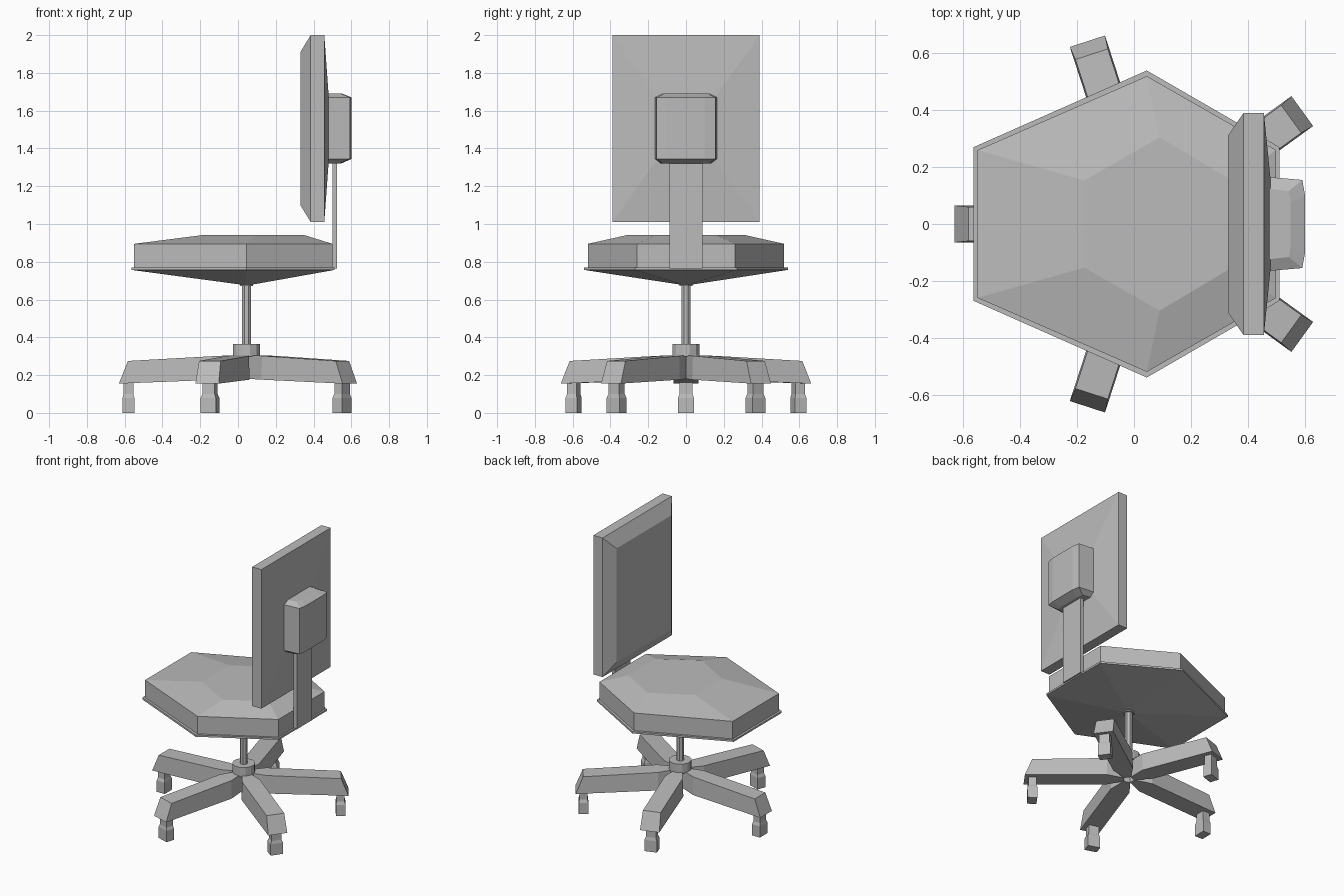
import bpy, bmesh
from math import cos, sin, pi, radians
from mathutils import Matrix

cube = bpy.data.objects.get("Cube")
if cube:
    bpy.data.objects.remove(cube, do_unlink=True)

grey = bpy.data.materials.new("plain grey")
grey.use_nodes = True
COLOUR = (0.5, 0.5, 0.5, 1)
grey.diffuse_color = COLOUR
grey.node_tree.nodes["Principled BSDF"].inputs["Base Color"].default_value = COLOUR

CX = 0.045  # the column axis in x


def loft(name, rings, matrix=None):
    """Skin equal-length point rings and cap both ends."""
    bm = bmesh.new()
    loops = [[bm.verts.new(p) for p in ring] for ring in rings]
    n = len(loops[0])
    for a, b in zip(loops, loops[1:]):
        for i in range(n):
            j = (i + 1) % n
            bm.faces.new((a[i], a[j], b[j], b[i]))
    bm.faces.new(loops[0][::-1])
    bm.faces.new(loops[-1])
    bmesh.ops.recalc_face_normals(bm, faces=bm.faces)
    if matrix:
        bm.transform(matrix)
    mesh = bpy.data.meshes.new(name)
    bm.to_mesh(mesh)
    bm.free()
    mesh.materials.append(grey)
    obj = bpy.data.objects.new(name, mesh)
    bpy.context.collection.objects.link(obj)
    return obj


def hexagon(x0, xm, x1, y_end, y_mid, z):
    return [(x0, -y_end, z), (xm, -y_mid, z), (x1, -y_end, z),
            (x1, y_end, z), (xm, y_mid, z), (x0, y_end, z)]


def circle(r, z, n):
    return [(CX + r * cos(2 * pi * (i + 0.5) / n), r * sin(2 * pi * (i + 0.5) / n), z)
            for i in range(n)]


def rect_x(x, y, z0, z1):
    return [(x, -y, z0), (x, y, z0), (x, y, z1), (x, -y, z1)]


def rect_z(cx, hx, hy, z):
    return [(cx - hx, -hy, z), (cx + hx, -hy, z), (cx + hx, hy, z), (cx - hx, hy, z)]


# Seat: shallow dish pan and domed cushion
loft("seat_pan", [
    hexagon(0.01, CX, 0.08, 0.018, 0.036, 0.68),
    hexagon(-0.565, CX, 0.512, 0.27, 0.54, 0.757),
    hexagon(-0.565, CX, 0.512, 0.27, 0.54, 0.77)])
loft("seat_cushion", [
    hexagon(-0.55, CX, 0.5, 0.26, 0.52, 0.768),
    hexagon(-0.55, CX, 0.5, 0.26, 0.52, 0.895),
    hexagon(-0.175, 0.09, 0.345, 0.153, 0.305, 0.943)])

# Column
loft("column_collar", [circle(0.038, 0.673, 8), circle(0.038, 0.69, 8)])
loft("column", [circle(0.026, 0.3, 8), circle(0.026, 0.69, 8)])
loft("base_hub", [circle(0.074, 0.298, 12), circle(0.074, 0.365, 12)])

# Backrest panel with bevelled front and slightly raised rear
loft("backrest", [
    rect_x(0.33, 0.31, 1.1, 1.91),
    rect_x(0.385, 0.39, 1.01, 2.0),
    rect_x(0.457, 0.39, 1.01, 2.0),
    rect_x(0.48, 0.16, 1.33, 1.68)])

# Housing behind the backrest
plan = [(0, -0.165), (0.117, -0.155), (0.127, -0.1),
        (0.127, 0.1), (0.117, 0.155), (0, 0.165)]
loft("backrest_housing", [
    [(0.475 + x * s, y * t, z) for x, y in plan]
    for z, s, t in ((1.32, 0.55, 0.8), (1.345, 1, 1), (1.67, 1, 1), (1.69, 0.6, 0.75))])
loft("backrest_strap", [rect_z(0.512, 0.012, 0.087, z) for z in (0.765, 1.36)])


# Five legs with feet
def leg_ring(r_low, r_top, half_low, half_top, z0, z1):
    return [(r_low, -half_low, z0), (r_low, half_low, z0),
            (r_top, half_top, z1), (r_top, -half_top, z1)]


for i in range(5):
    spin = Matrix.Translation((CX, 0, 0)) @ Matrix.Rotation(radians(36 + 72 * i), 4, 'Z')
    loft(f"base_leg_{i + 1}", [
        leg_ring(0.03, 0.03, 0.022, 0.022, 0.18, 0.306),
        leg_ring(0.145, 0.145, 0.065, 0.06, 0.176, 0.302),
        leg_ring(0.676, 0.628, 0.065, 0.06, 0.155, 0.275)], spin)
    loft(f"foot_{i + 1}", [
        rect_z(0.625, 0.031, 0.042, 0),
        rect_z(0.625, 0.031, 0.042, 0.08),
        rect_z(0.625, 0.026, 0.034, 0.1),
        rect_z(0.625, 0.026, 0.034, 0.17)], spin)
